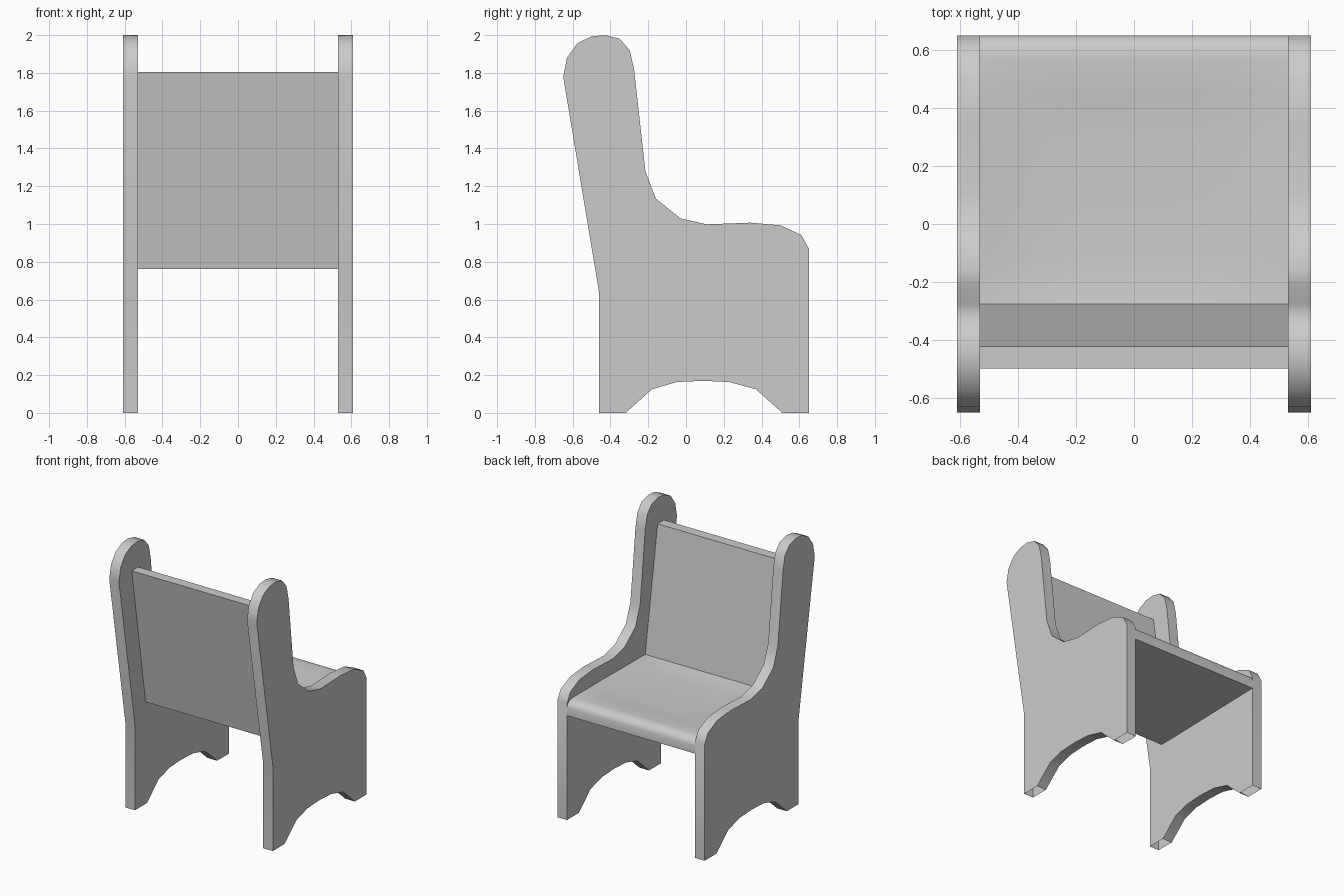
import bpy, bmesh, math

if "Cube" in bpy.data.objects:
    bpy.data.objects.remove(bpy.data.objects["Cube"])


def loft(name, sections, caps=True):
    """Skin closed (x, y, z) loops into one smooth-by-angle object."""
    bm = bmesh.new()
    loops = [[bm.verts.new(p) for p in s] for s in sections]
    n = len(loops[0])
    for a, b in zip(loops, loops[1:]):
        for i in range(n):
            j = (i + 1) % n
            bm.faces.new((a[i], a[j], b[j], b[i]))
    if caps:
        bm.faces.new(loops[0])
        bm.faces.new(loops[-1])
    bmesh.ops.recalc_face_normals(bm, faces=bm.faces)
    # the soles of the feet are open
    soles = [f for f in bm.faces if all(v.co.z < 0.001 for v in f.verts)]
    bmesh.ops.delete(bm, geom=soles, context='FACES_ONLY')
    mesh = bpy.data.meshes.new(name)
    bm.to_mesh(mesh)
    bm.free()
    ob = bpy.data.objects.new(name, mesh)
    bpy.context.collection.objects.link(ob)
    bpy.ops.object.select_all(action='DESELECT')
    ob.select_set(True)
    bpy.context.view_layer.objects.active = ob
    bpy.ops.object.shade_smooth_by_angle(angle=math.radians(38))
    return ob


INNER, OUTER = 0.53, 0.61

# side panels: feet with arch, arm curve, rounded top
side = [(-0.46, 0), (-0.32, 0), (-0.18, 0.125), (-0.05, 0.163), (0.09, 0.17),
        (0.23, 0.163), (0.37, 0.125), (0.51, 0), (0.65, 0), (0.65, 0.87),
        (0.61, 0.942), (0.50, 0.993), (0.34, 1.007), (0.11, 0.998),
        (-0.03, 1.03), (-0.16, 1.135), (-0.215, 1.28), (-0.275, 1.82),
        (-0.298, 1.92), (-0.35, 1.98), (-0.43, 2.0), (-0.50, 1.993),
        (-0.575, 1.957), (-0.63, 1.88), (-0.65, 1.78), (-0.46, 0.635)]
for s, label in ((-1, "left"), (1, "right")):
    loft(label + "_side_panel",
         [[(s * x, y, z) for y, z in side] for x in (INNER, OUTER)])

# sloping backrest board
back = [(-0.335, 0.762), (-0.255, 0.762), (-0.275, 0.885),
        (-0.422, 1.805), (-0.498, 1.805)]
loft("backrest", [[(x, y, z) for y, z in back] for x in (-INNER, INNER)])

# seat: flat underside, rounded front lip, slightly dished top
lip = [(-0.255, 0.762), (0.65, 0.78), (0.65, 0.84), (0.638, 0.868),
       (0.61, 0.885), (0.57, 0.89)]
top = [(0.45, 0.89), (0.30, 0.89), (0.10, 0.888), (-0.10, 0.886),
       (-0.20, 0.885), (-0.275, 0.885)]
sections = []
for i in range(13):
    x = INNER * (i / 6 - 1)
    across = 1 - abs(x / INNER) ** 4
    loop = [(x, y, z) for y, z in lip]
    for y, z in top:
        along = 1 - min(1, abs((y - 0.1475) / 0.4225)) ** 4
        loop.append((x, y, z - 0.02 * across * along))
    sections.append(loop)
loft("seat", sections)
